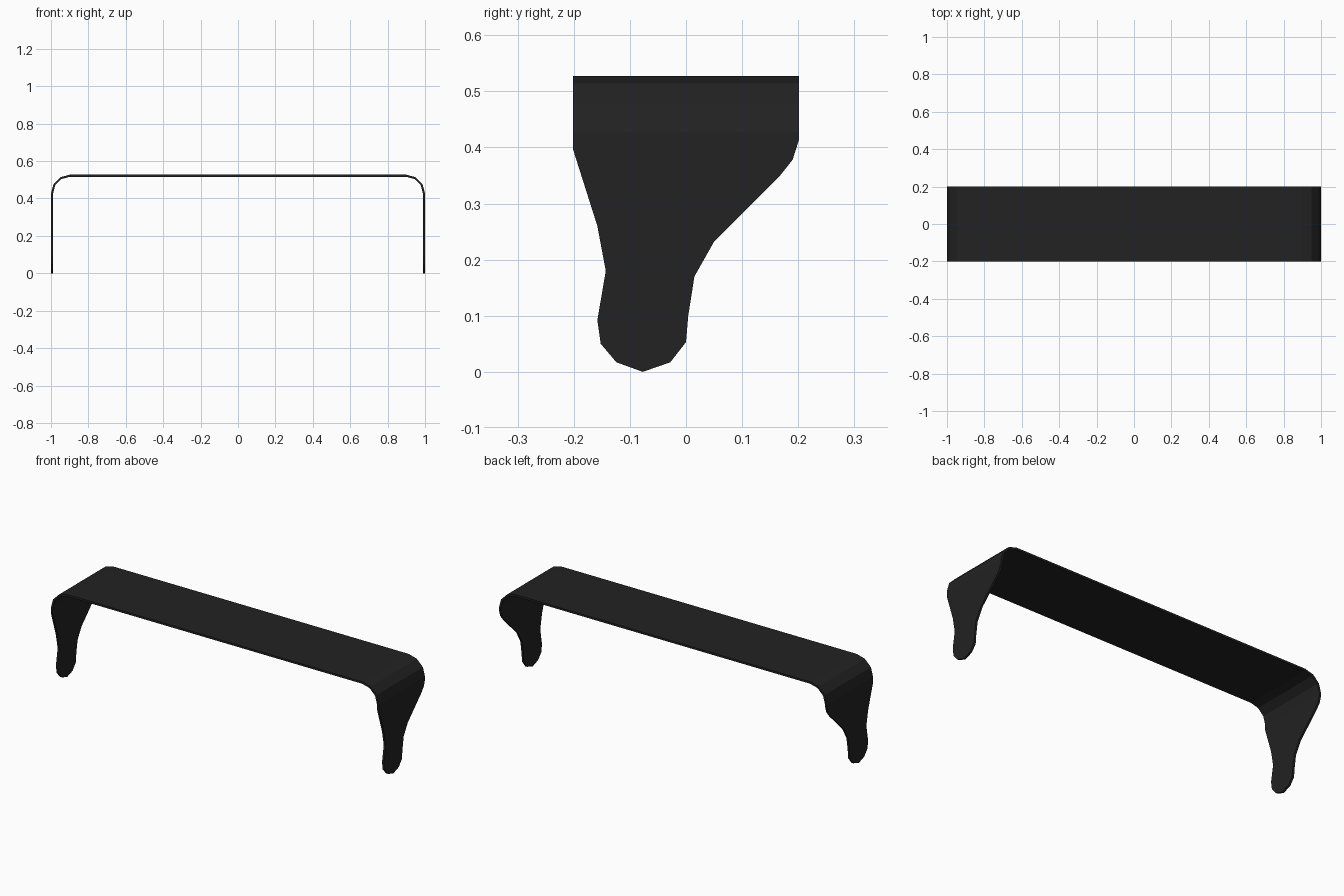
import bpy, bmesh, math

cube = bpy.data.objects.get("Cube")
if cube:
    bpy.data.objects.remove(cube)

HALF_LENGTH, HALF_WIDTH, HEIGHT = 1.0, 0.2015, 0.527
BEND, BEND_STEPS, THICKNESS = 0.1, 3, 0.011

# Matte black sheet material
black = bpy.data.materials.new("matte_black")
black.use_nodes = True
color = (0.016, 0.016, 0.016, 1)
black.diffuse_color = color
black.node_tree.nodes["Principled BSDF"].inputs["Base Color"].default_value = color

# Leg outline (y, z) below the bend, from the front edge round to the back edge
leg_outline = [(-0.2015, 0.397), (-0.158, 0.26), (-0.143, 0.18), (-0.158, 0.092),
               (-0.152, 0.05), (-0.124, 0.017), (-0.077, 0), (-0.028, 0.017),
               (0, 0.053), (0.004, 0.1), (0.015, 0.17), (0.05, 0.232),
               (0.167, 0.349), (0.19, 0.378), (0.2015, 0.414)]

# Bent section of the sheet (x, z), right bend then left bend
bend = [(HALF_LENGTH - BEND + BEND * math.cos(a), HEIGHT - BEND + BEND * math.sin(a))
        for a in (math.pi / 2 * i / BEND_STEPS for i in range(BEND_STEPS + 1))]
section = bend + [(-x, z) for x, z in reversed(bend)]

bm = bmesh.new()
front = [bm.verts.new((x, -HALF_WIDTH, z)) for x, z in section]
back = [bm.verts.new((x, HALF_WIDTH, z)) for x, z in section]

# Top panel and bends
for i in range(len(section) - 1):
    bm.faces.new((front[i], back[i], back[i + 1], front[i + 1]))

# Shaped legs joined to both ends
for end, x in ((0, HALF_LENGTH), (-1, -HALF_LENGTH)):
    outline = [bm.verts.new((x, y, z)) for y, z in leg_outline]
    bm.faces.new([front[end]] + outline + [back[end]])

# Face the sheet outward
bmesh.ops.recalc_face_normals(bm, faces=bm.faces)
if max(bm.faces, key=lambda f: f.calc_center_median().z).normal.z < 0:
    bmesh.ops.reverse_faces(bm, faces=bm.faces)

mesh = bpy.data.meshes.new("bent_sheet_stand")
bm.to_mesh(mesh)
bm.free()
mesh.materials.append(black)
stand = bpy.data.objects.new("bent_sheet_stand", mesh)
bpy.context.collection.objects.link(stand)

# Sheet thickness, grown inward
solid = stand.modifiers.new("thickness", 'SOLIDIFY')
solid.thickness = THICKNESS
solid.offset = -1
solid.use_even_offset = True
